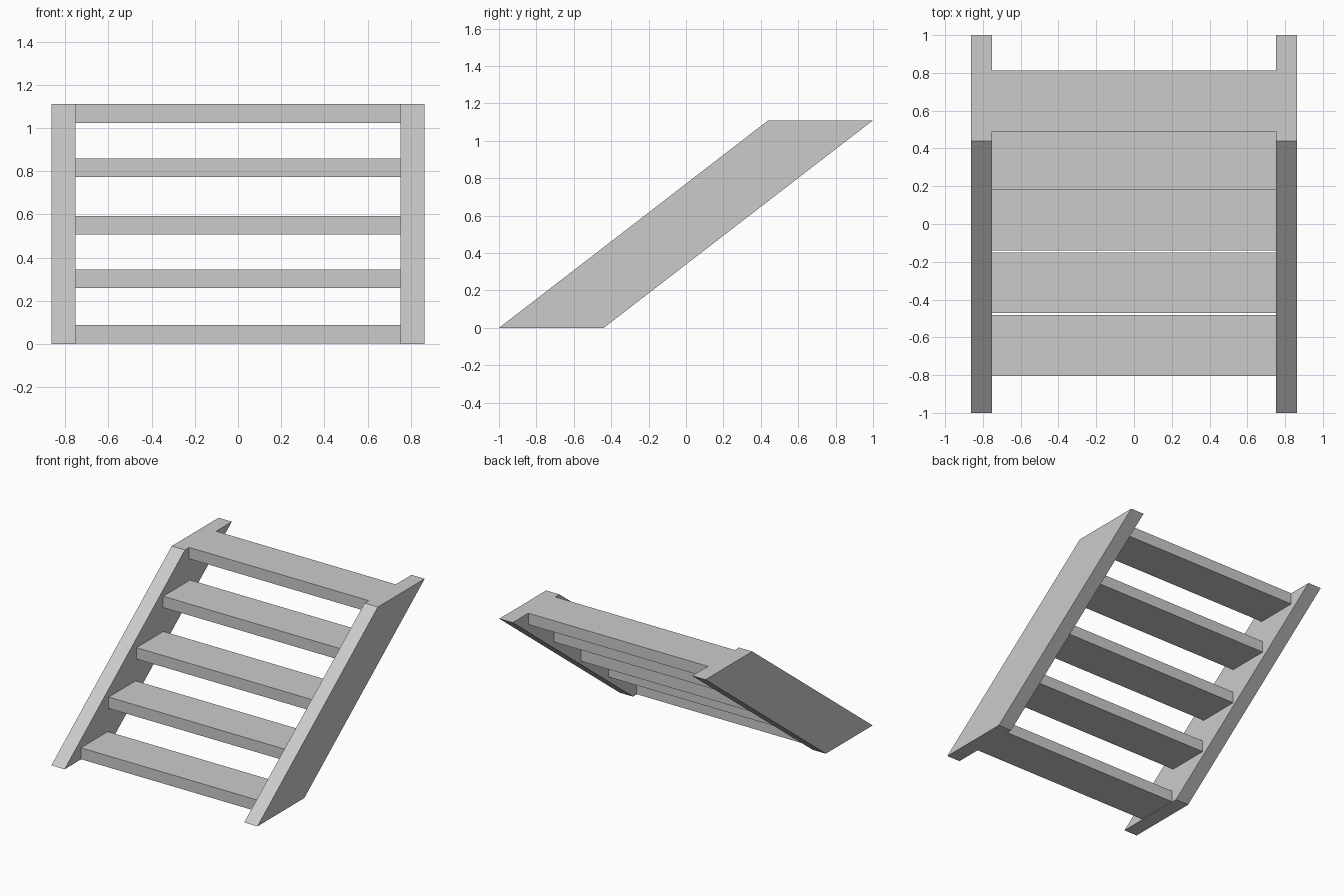
import bpy

if "Cube" in bpy.data.objects:
    bpy.data.objects.remove(bpy.data.objects["Cube"])

def prism(name, profile, x0, x1):
    """Extrude a (y, z) profile along x."""
    n = len(profile)
    verts = [(x, y, z) for x in (x0, x1) for y, z in profile]
    faces = [tuple(reversed(range(n))), tuple(range(n, 2 * n))]
    faces += [(i, (i + 1) % n, n + (i + 1) % n, n + i) for i in range(n)]
    mesh = bpy.data.meshes.new(name)
    mesh.from_pydata(verts, [], faces)
    obj = bpy.data.objects.new(name, mesh)
    bpy.context.collection.objects.link(obj)
    return obj

HEIGHT, INNER, OUTER = 1.11, 0.752, 0.863

# Slanted side boards
side = [(-1, 0), (-0.44, 0), (1, HEIGHT), (0.44, HEIGHT)]
prism("right_stringer", side, INNER, OUTER)
prism("left_stringer", side, -OUTER, -INNER)

# Five evenly spaced treads
DEPTH, THICK = 0.322, 0.086
fronts = [-0.805, -0.472, -0.14, 0.18, 0.49]
tops = [0.088, 0.345, 0.592, 0.859, HEIGHT]
for i, (y, z) in enumerate(zip(fronts, tops), 1):
    b = max(z - THICK, 0)
    prism(f"tread_{i}", [(y, b), (y + DEPTH, b), (y + DEPTH, z), (y, z)], -INNER, INNER)
